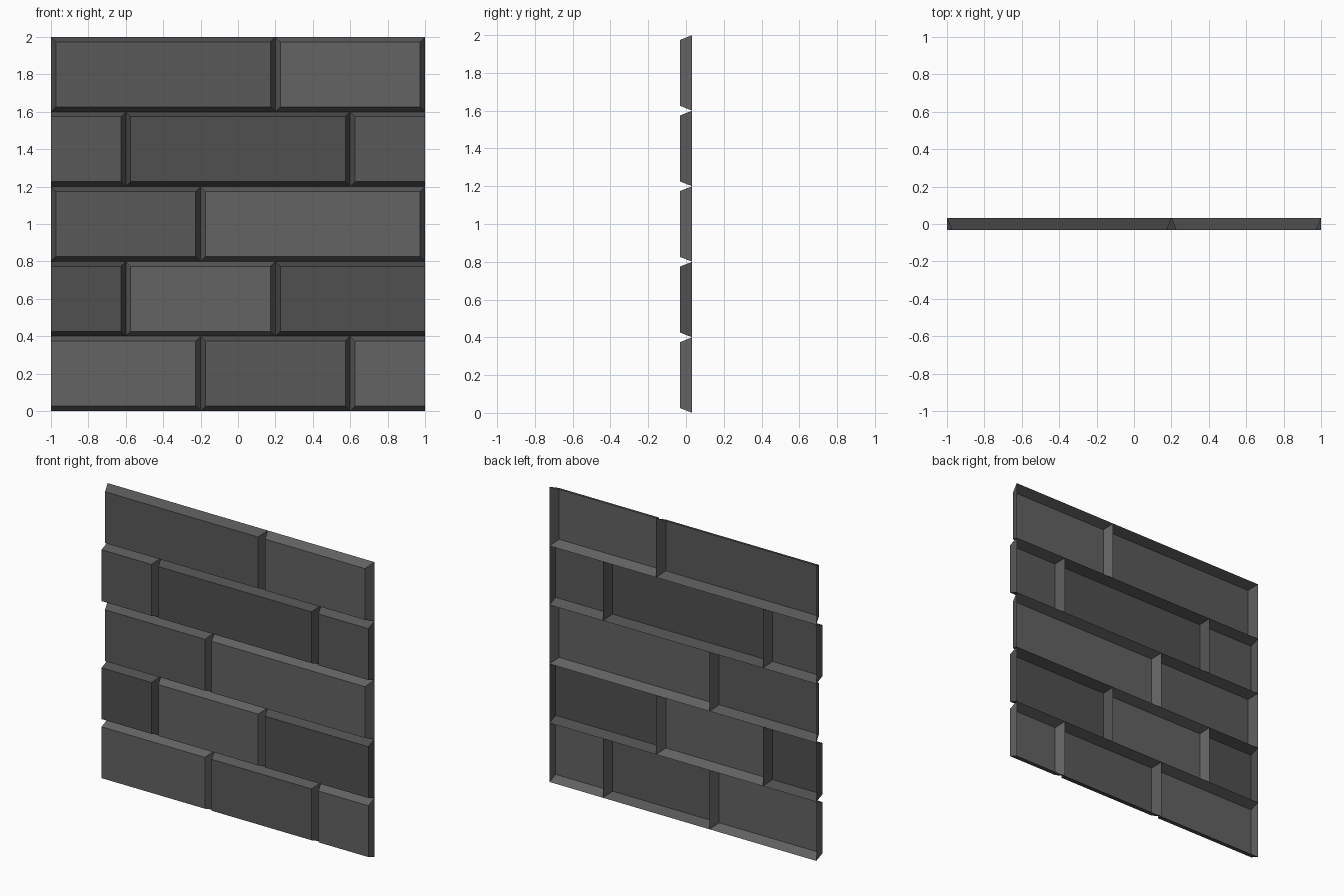
import bpy

if "Cube" in bpy.data.objects:
    bpy.data.objects.remove(bpy.data.objects["Cube"])

D = 0.033      # half depth of the panel
B = 0.026      # slope width around each brick
H = 0.4        # row height

# Three grey tones of brick
TONES = {}
for name, v in (("light", 0.125), ("mid", 0.10), ("dark", 0.08)):
    mat = bpy.data.materials.new(name + "_grey")
    mat.diffuse_color = (v, v, v, 1)
    mat.use_nodes = True
    mat.node_tree.nodes["Principled BSDF"].inputs["Base Color"].default_value = mat.diffuse_color
    TONES[name] = mat


def brick(name, x0, x1, z0, left, right, tone):
    """Open-backed brick shell; left/right are the slope widths at its ends."""
    z1 = z0 + H
    back = [(x0, D, z0), (x1, D, z0), (x1, D, z1), (x0, D, z1)]
    front = [(x0 + left, -D, z0 + B), (x1 - right, -D, z0 + B),
             (x1 - right, -D, z1 - B), (x0 + left, -D, z1 - B)]
    faces = [(4, 5, 6, 7)]
    faces += [(i, (i + 1) % 4, 4 + (i + 1) % 4, 4 + i) for i in range(4)]
    mesh = bpy.data.meshes.new(name)
    mesh.from_pydata(back + front, [], faces)
    mesh.materials.append(TONES[tone])
    bpy.context.collection.objects.link(bpy.data.objects.new(name, mesh))


# Rows from the bottom up: joints, brick tones, and whether the outer ends are cut square
ROWS = [
    ((-0.2, 0.6), ("light", "mid", "light"), True),
    ((-0.6, 0.2), ("dark", "light", "dark"), True),
    ((-0.2,), ("mid", "light"), False),
    ((-0.6, 0.6), ("mid", "dark", "mid"), True),
    ((0.2,), ("mid", "light"), False),
]
for r, (joints, tones, cut) in enumerate(ROWS):
    xs = (-1, *joints, 1)
    for i, tone in enumerate(tones):
        left = 0 if cut and i == 0 else B
        right = 0 if cut and i == len(tones) - 1 else B
        brick(f"brick_row{r + 1}_{i + 1}", xs[i], xs[i + 1], r * H, left, right, tone)
